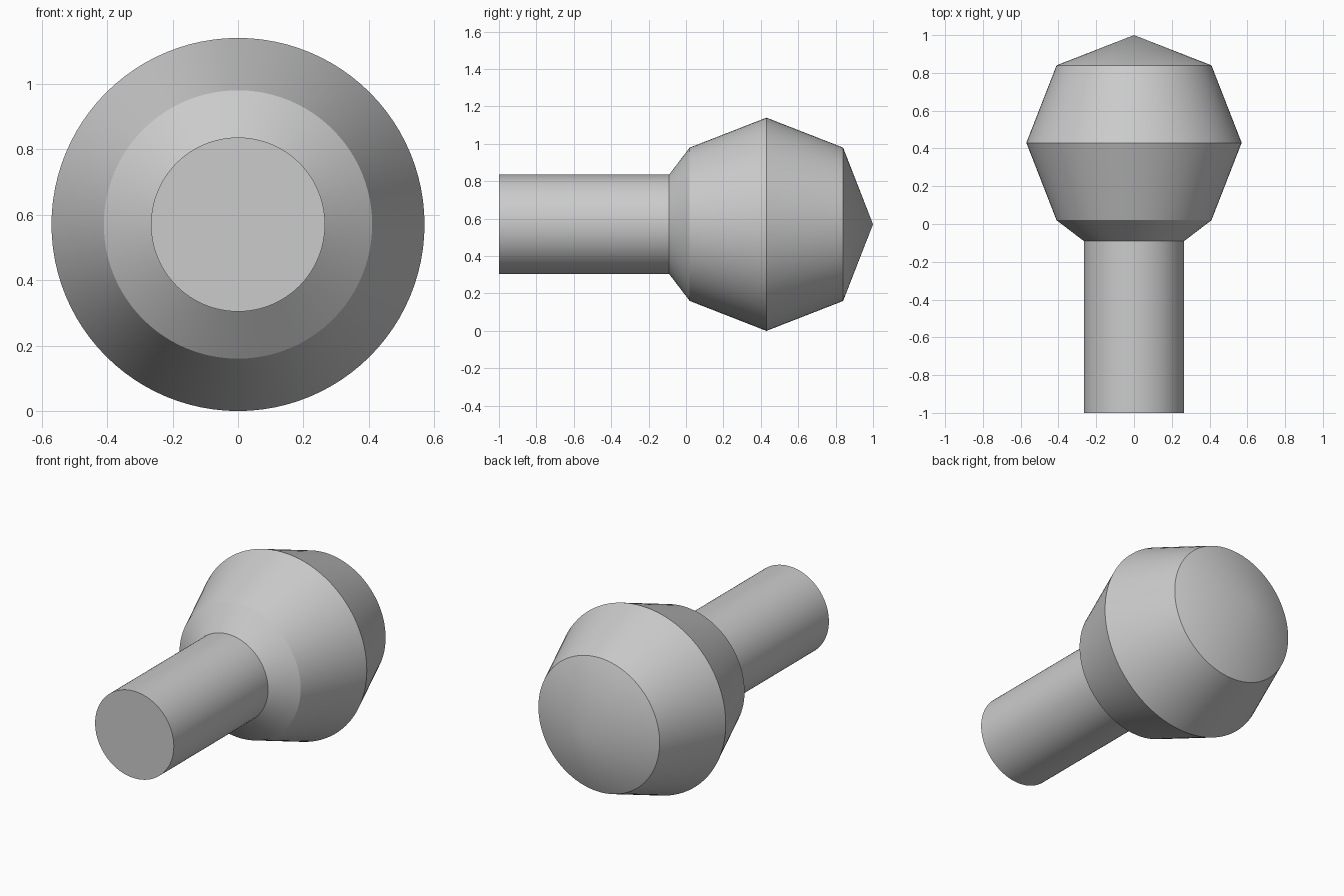
import bpy, bmesh, math
from mathutils import Vector

cube = bpy.data.objects.get("Cube")
if cube:
    bpy.data.objects.remove(cube, do_unlink=True)

AXIS_Z = 0.57
SEGMENTS = 96

# Single grey finish
grey = bpy.data.materials.new("plain_grey")
grey.use_nodes = True
colour = (0.6, 0.6, 0.6, 1)
grey.diffuse_color = colour
grey.node_tree.nodes["Principled BSDF"].inputs["Base Color"].default_value = colour


def lathe(name, profile):
    """Spin (y, radius) points about the horizontal axis along y."""
    bm = bmesh.new()
    verts = [bm.verts.new((0, y, r)) for y, r in profile]
    edges = [bm.edges.new(pair) for pair in zip(verts, verts[1:])]
    bmesh.ops.spin(bm, geom=verts + edges, cent=(0, 0, 0), axis=(0, 1, 0),
                   angle=math.tau, steps=SEGMENTS)
    bmesh.ops.remove_doubles(bm, verts=bm.verts, dist=0.0001)
    bmesh.ops.recalc_face_normals(bm, faces=bm.faces)
    mesh = bpy.data.meshes.new(name)
    bm.to_mesh(mesh)
    bm.free()
    mesh.materials.append(grey)
    obj = bpy.data.objects.new(name, mesh)
    obj.location = Vector((0, 0, AXIS_Z))
    bpy.context.collection.objects.link(obj)
    bpy.ops.object.select_all(action='DESELECT')
    obj.select_set(True)
    bpy.context.view_layer.objects.active = obj
    bpy.ops.object.shade_smooth_by_angle(angle=math.radians(20))
    return obj


# Straight round stem, running slightly into the head
lathe("stem", [(-1, 0), (-1, 0.266), (-0.05, 0.266), (-0.05, 0)])

# Faceted head: chamfered neck, two tapered bands and a pointed cap
lathe("head", [(-0.09, 0), (-0.09, 0.266), (0.02, 0.41), (0.43, 0.57),
               (0.84, 0.41), (1, 0)])
